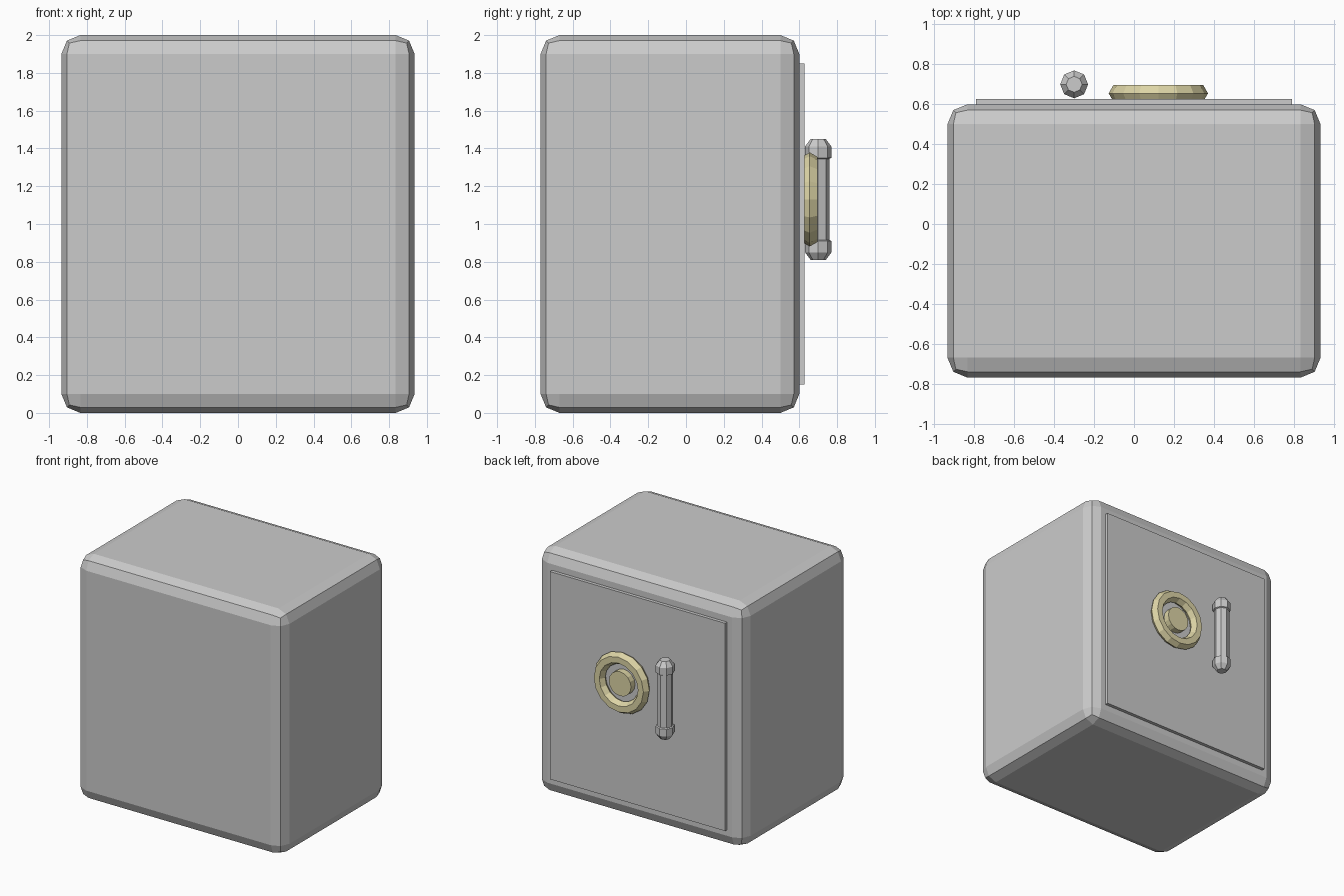
import bpy, bmesh
from math import pi, cos, sin

if "Cube" in bpy.data.objects:
    bpy.data.objects.remove(bpy.data.objects["Cube"])


def material(name, rgb):
    m = bpy.data.materials.new(name)
    m.diffuse_color = (*rgb, 1)
    m.use_nodes = True
    m.node_tree.nodes["Principled BSDF"].inputs["Base Color"].default_value = m.diffuse_color
    return m


def finish(name, mat=None):
    ob = bpy.context.object
    ob.name = name
    if mat:
        ob.data.materials.append(mat)
    return ob


def box(name, lo, hi, mat=None):
    mid = [(a + b) / 2 for a, b in zip(lo, hi)]
    bpy.ops.mesh.primitive_cube_add(size=1, location=mid)
    ob = finish(name, mat)
    ob.scale = [b - a for a, b in zip(lo, hi)]
    bpy.ops.object.transform_apply(location=False, rotation=False, scale=True)
    return ob


def lathe(name, profile, sides, loc, mat=None):
    """Closed solid turned about z from (radius, z) points listed bottom to top."""
    bm = bmesh.new()
    rings = [[bm.verts.new((r * cos(2 * pi * i / sides), r * sin(2 * pi * i / sides), z))
              for i in range(sides)] for r, z in profile]
    for a, b in zip(rings, rings[1:]):
        for i in range(sides):
            j = (i + 1) % sides
            bm.faces.new((a[i], a[j], b[j], b[i]))
    bm.faces.new(rings[0][::-1])
    bm.faces.new(rings[-1])
    mesh = bpy.data.meshes.new(name)
    bm.to_mesh(mesh)
    bm.free()
    ob = bpy.data.objects.new(name, mesh)
    ob.location = loc
    bpy.context.collection.objects.link(ob)
    if mat:
        mesh.materials.append(mat)
    return ob


brass = material("brass", (0.72, 0.66, 0.38))
steel = material("steel", (0.56, 0.56, 0.59))

# Cabinet with rounded edges
body = box("body", (-0.935, -0.77, 0), (0.935, 0.6, 2))
bevel = body.modifiers.new("rounded_edges", 'BEVEL')
bevel.width = 0.1
bevel.segments = 2

# Door plate on the +y side
box("door", (-0.793, 0.56, 0.15), (0.793, 0.627, 1.85), steel)

# Dial: faceted ring around a hub
DIAL = (0.122, 0.655, 1.13)
bpy.ops.mesh.primitive_torus_add(major_radius=0.2, minor_radius=0.049, major_segments=16,
                                 minor_segments=6, location=DIAL, rotation=(pi / 2, 0, 0))
finish("dial_ring", brass)
bpy.ops.mesh.primitive_cylinder_add(vertices=16, radius=0.1, depth=0.07,
                                    location=(DIAL[0], 0.645, DIAL[2]),
                                    rotation=(pi / 2, 0, 0))
finish("dial_hub", brass)

# Upright handle: octagonal bar with a knob at each end
half = [(0.06, 0.215), (0.07, 0.22), (0.07, 0.28), (0.04, 0.32)]
profile = [(r, -z) for r, z in reversed(half)] + half
lathe("handle", profile, 8, (-0.3, 0.7, 1.13), steel)
